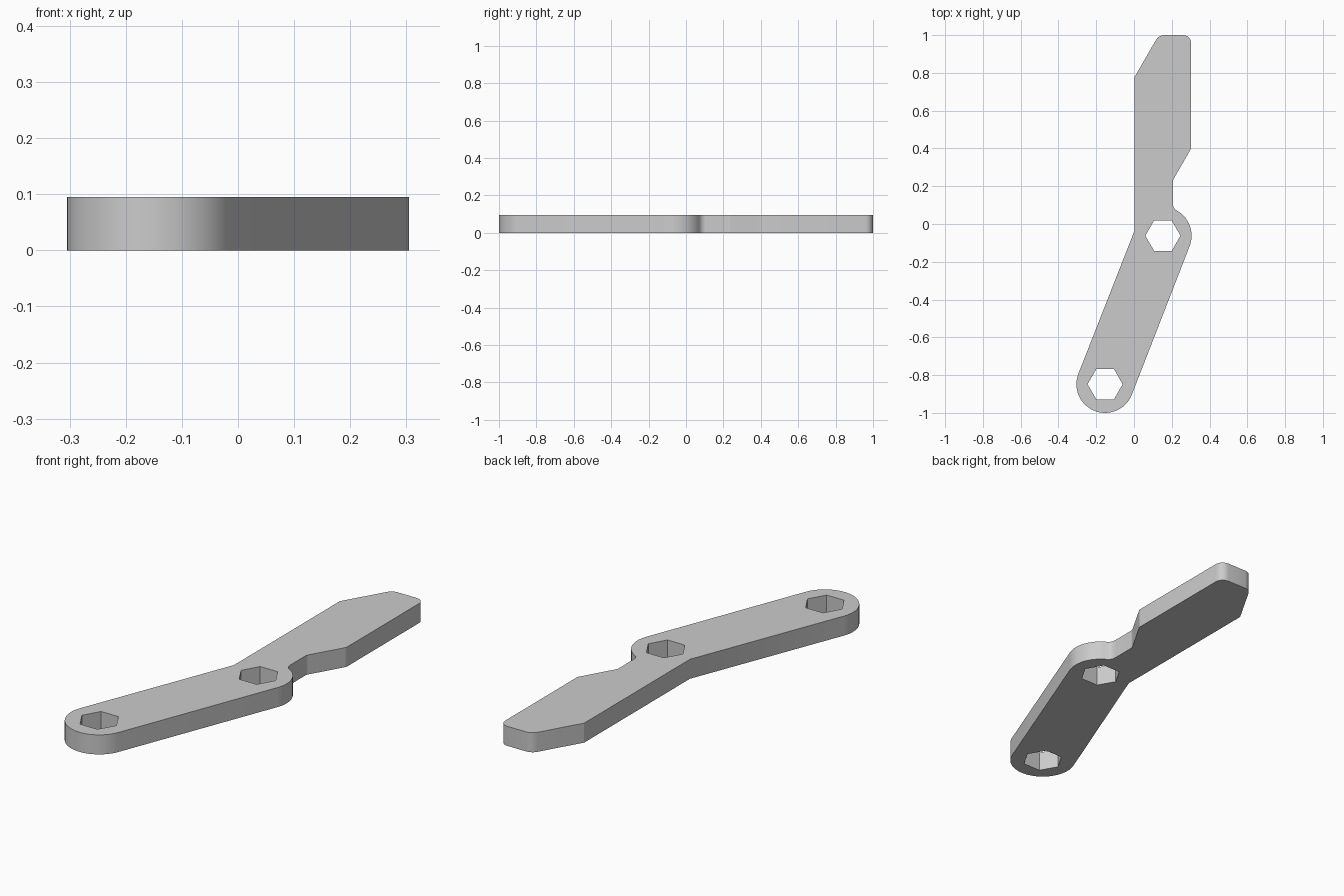
import bpy, bmesh
from math import sin, cos, radians, atan2, degrees, tan
from mathutils import Vector

cube = bpy.data.objects.get("Cube")
if cube:
    bpy.data.objects.remove(cube, do_unlink=True)

THICK = 0.095
R = 0.152
LOW, MID = Vector((-0.153, -0.848)), Vector((0.153, -0.062))

grey = bpy.data.materials.new("plain grey")
grey.use_nodes = True
grey.diffuse_color = (0.6, 0.6, 0.6, 1)
grey.node_tree.nodes["Principled BSDF"].inputs["Base Color"].default_value = (0.6, 0.6, 0.6, 1)


def arc(c, r, a0, a1, n):
    """Points on an arc, angles in degrees."""
    steps = [radians(a0 + (a1 - a0) * i / n) for i in range(n + 1)]
    return [Vector((c[0] + r * cos(a), c[1] + r * sin(a))) for a in steps]


def fillet(prev, corner, nxt, r, n=6):
    """Rounded corner tangent to both neighbouring edges."""
    p, c, q = Vector(prev), Vector(corner), Vector(nxt)
    u, v = (p - c).normalized(), (q - c).normalized()
    half = u.angle(v) / 2
    centre = c + (u + v).normalized() * (r / sin(half))
    start, end = c + u * (r / tan(half)) - centre, c + v * (r / tan(half)) - centre
    a0 = degrees(atan2(start.y, start.x))
    turn = (degrees(atan2(end.y, end.x)) - a0 + 180) % 360 - 180
    return arc(centre, r, a0, a0 + turn, n)


def prism(name, points, z0, z1):
    """Vertical prism over a closed outline."""
    bm = bmesh.new()
    face = bm.faces.new([bm.verts.new((p.x, p.y, z0)) for p in points])
    top = bmesh.ops.extrude_face_region(bm, geom=[face])["geom"]
    verts = [g for g in top if isinstance(g, bmesh.types.BMVert)]
    bmesh.ops.translate(bm, verts=verts, vec=(0, 0, z1 - z0))
    bmesh.ops.recalc_face_normals(bm, faces=bm.faces)
    mesh = bpy.data.meshes.new(name)
    bm.to_mesh(mesh)
    bm.free()
    mesh.materials.append(grey)
    obj = bpy.data.objects.new(name, mesh)
    bpy.context.collection.objects.link(obj)
    return obj


# Outline, anticlockwise: rounded arm end, pivot boss, neck, handle
axis = MID - LOW
tilt = degrees(atan2(axis.y, axis.x))
outline = arc(LOW, R, tilt - 270, tilt - 90, 32)
outline += arc(MID, R, tilt - 90, 61, 16)
outline += arc((0.246, 0.106), 0.04, 241, 180, 8)
handle = [(0.206, 0.12), (0.206, 0.232), (0.303, 0.4), (0.303, 1.0),
          (0.131, 1.0), (0.003, 0.778), (0.003, -0.035)]
for i, r in enumerate((0.03, 0.03, 0.042, 0.05), 1):
    outline += fillet(handle[i - 1], handle[i], handle[i + 1], r)
outline += [Vector(p) for p in handle[5:]]
lever = prism("lever_arm", outline, 0, THICK)

# Hexagonal sockets through the arm
for label, centre in (("end", LOW), ("pivot", MID)):
    cutter = prism(label + "_socket_cutter", arc(centre, 0.093, 0, 300, 5), -0.1, 0.2)
    cutter.hide_render = True
    cutter.hide_set(True)
    cut = lever.modifiers.new(label + "_socket", "BOOLEAN")
    cut.operation = "DIFFERENCE"
    cut.solver = "EXACT"
    cut.object = cutter

# Apply the cuts, then smooth only the rounded walls
bpy.ops.object.select_all(action="DESELECT")
bpy.context.view_layer.objects.active = lever
lever.select_set(True)
for mod in list(lever.modifiers):
    helper = mod.object
    bpy.ops.object.modifier_apply(modifier=mod.name)
    bpy.data.objects.remove(helper, do_unlink=True)
bpy.ops.object.shade_smooth_by_angle(angle=radians(25))
